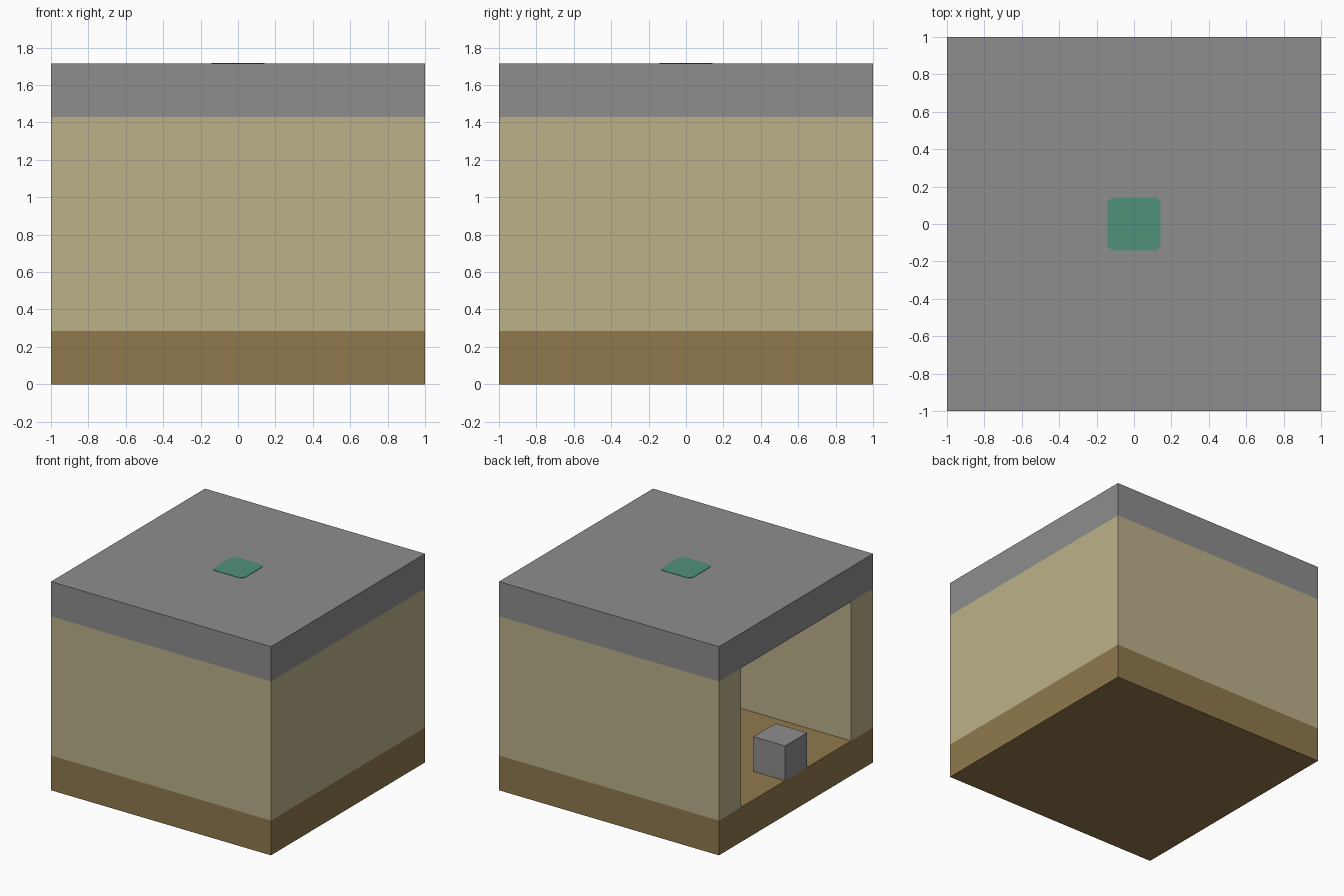
import bpy
import bmesh

U = 2 / 7  # block size: the room is 7 x 7 blocks, 6 high

default = bpy.data.objects.get("Cube")
if default:
    bpy.data.objects.remove(default, do_unlink=True)


def material(name, rgb):
    """Flat material from display colour values (0-255), stored linear."""
    lin = [((c / 255 + 0.055) / 1.055) ** 2.4 for c in rgb] + [1]
    mat = bpy.data.materials.new(name)
    mat.use_nodes = True
    mat.diffuse_color = lin
    bsdf = mat.node_tree.nodes["Principled BSDF"]
    bsdf.inputs["Base Color"].default_value = lin
    bsdf.inputs["Roughness"].default_value = 0.9
    return mat


wood = material("brown wood", (144, 121, 77))
sand = material("pale sand", (188, 177, 138))
stone = material("grey stone", (141, 141, 141))
green = material("muted green", (80, 145, 122))


def finish(name, bm, mat):
    bmesh.ops.recalc_face_normals(bm, faces=bm.faces)
    mesh = bpy.data.meshes.new(name)
    bm.to_mesh(mesh)
    bm.free()
    mesh.materials.append(mat)
    obj = bpy.data.objects.new(name, mesh)
    bpy.context.collection.objects.link(obj)
    return obj


def box(name, lo, hi, mat):
    """Box between two corners, given in blocks from the room's centre."""
    bm = bmesh.new()
    bmesh.ops.create_cube(bm, size=1)
    for v in bm.verts:
        v.co = [(a + (b - a) * (c + 0.5)) * U for a, b, c in zip(lo, hi, v.co)]
    return finish(name, bm, mat)


def prism(name, outline, z, height, mat):
    """Upright extrusion of a flat outline, in blocks."""
    bm = bmesh.new()
    face = bm.faces.new([bm.verts.new((x * U, y * U, z * U)) for x, y in outline])
    top = bmesh.ops.extrude_face_region(bm, geom=[face])["geom"]
    for v in top:
        if isinstance(v, bmesh.types.BMVert):
            v.co.z += height * U
    return finish(name, bm, mat)


# Floor slab and roof slab
box("floor", (-3.5, -3.5, 0), (3.5, 3.5, 1), wood)
box("roof", (-3.5, -3.5, 5), (3.5, 3.5, 6), stone)

# U-shaped wall, open on the -x side
prism("walls", [(-3.5, -3.5), (3.5, -3.5), (3.5, 3.5), (-3.5, 3.5),
                (-3.5, 2.5), (2.5, 2.5), (2.5, -2.5), (-3.5, -2.5)], 1, 4, sand)

# Single block standing in the opening
box("doorway_block", (-3.5, -0.5, 1), (-2.5, 0.5, 2), stone)

# Thin rounded plate on the roof
plate = box("roof_plate", (-0.5, -0.5, 6), (0.5, 0.5, 6.01), green)
bm = bmesh.new()
bm.from_mesh(plate.data)
upright = [e for e in bm.edges if abs(e.verts[0].co.z - e.verts[1].co.z) > 0.001]
bmesh.ops.bevel(bm, geom=upright, offset=0.14 * U, offset_type='OFFSET',
                segments=5, profile=0.5, affect='EDGES')
bm.to_mesh(plate.data)
bm.free()
